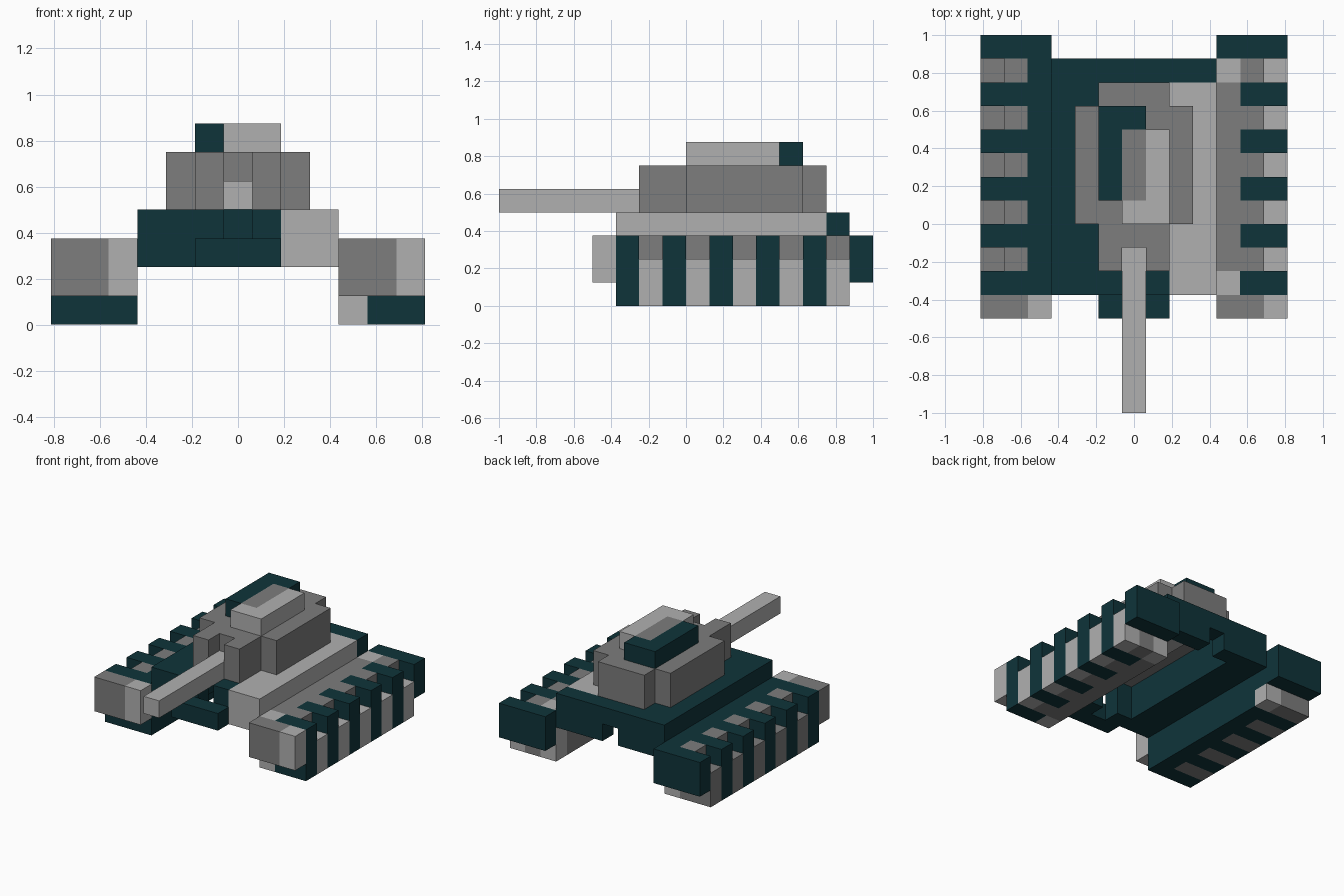
import bpy, bmesh
from mathutils import Vector

if "Cube" in bpy.data.objects:
    bpy.data.objects.remove(bpy.data.objects["Cube"])

U = 0.125  # block size


def material(name, rgb):
    m = bpy.data.materials.new(name)
    m.diffuse_color = (*rgb, 1)
    m.use_nodes = True
    m.node_tree.nodes["Principled BSDF"].inputs["Base Color"].default_value = m.diffuse_color
    return m


MATS = [material("dark_teal", (0.0048, 0.0343, 0.0423)),
        material("mid_grey", (0.205, 0.205, 0.205)),
        material("light_grey", (0.434, 0.434, 0.434))]
TEAL, MID, LIGHT = 0, 1, 2

cells = {}  # (i, j, k) -> (part, colour)


def fill(part, xs, ys, zs, colour):
    """Fill an inclusive range of blocks; colour is a number or a rule."""
    for i in range(xs[0], xs[1] + 1):
        for j in range(ys[0], ys[1] + 1):
            for k in range(zs[0], zs[1] + 1):
                c = colour(i, j, k) if callable(colour) else colour
                cells[i, j, k] = (part, c)


def carve(xs, ys, zs):
    for i in range(xs[0], xs[1] + 1):
        for j in range(ys[0], ys[1] + 1):
            for k in range(zs[0], zs[1] + 1):
                cells.pop((i, j, k), None)


# Tread colours: teal and grey slices alternate along the track
def left_rule(i, j, k):
    grey = j % 2 == 0
    if i == -4:
        return LIGHT if j == -4 or (j == 6 and k == 0) else TEAL
    return MID if grey else TEAL


def right_rule(i, j, k):
    if j == 7:
        return TEAL
    if i == 4:
        return LIGHT if j in (-3, 6) else MID
    if j % 2:
        return TEAL
    return LIGHT if i == 6 else MID


# Tracks, with the outer top corner cut between treads
for part, xs, outer, rule in (("left_track", (-6, -4), -6, left_rule),
                              ("right_track", (4, 6), 6, right_rule)):
    fill(part, xs, (-3, 6), (0, 0), rule)
    fill(part, xs, (-4, 7), (1, 2), rule)
    for j in range(-2, 7, 2):
        carve((outer, outer), (j, j), (2, 2))

# Hull: open underneath, slotted front and back
fill("hull", (-3, 3), (-3, 6), (2, 3),
     lambda i, j, k: LIGHT if i >= 2 and j <= 5 else TEAL)
carve((-1, 1), (-2, 5), (2, 3))
carve((0, 0), (-3, -3), (2, 3))
carve((0, 0), (6, 6), (2, 2))
fill("front_bumper", (-1, 1), (-4, -4), (2, 2), TEAL)

# Turret: cross-shaped, with a slot for the barrel
fill("turret", (-1, 1), (-2, 5), (4, 5), MID)
fill("turret", (-2, 2), (0, 4), (4, 5), MID)
carve((0, 0), (-2, -2), (4, 5))
fill("gun_barrel", (0, 0), (-8, -2), (4, 4), LIGHT)

# Hatch and its dark rim
fill("hatch", (0, 1), (0, 3), (6, 6), LIGHT)
fill("hatch_rim", (-1, -1), (1, 4), (6, 6), TEAL)
fill("hatch_rim", (0, 0), (4, 4), (6, 6), TEAL)


def face_colour(part, cell, normal, colour):
    # grey panel on the hatch top
    if part == "hatch" and normal.z > 0 and cell[0] == 0 and cell[1] >= 1:
        return MID
    return colour


# Build each part from its exposed block faces
for part in sorted({p for p, _ in cells.values()}):
    bm = bmesh.new()
    for cell, (p, colour) in cells.items():
        if p != part:
            continue
        centre = Vector((cell[0], cell[1] + 0.5, cell[2] + 0.5)) * U
        for axis in range(3):
            for sign in (-1, 1):
                near = list(cell)
                near[axis] += sign
                if tuple(near) in cells:
                    continue
                n, a, b = Vector(), Vector(), Vector()
                n[axis] = sign
                a[(axis + 1) % 3] = 1
                b[(axis + 2) % 3] = sign
                f = bm.faces.new([bm.verts.new(centre + (n + a * s + b * t) * U / 2)
                                  for s, t in ((-1, -1), (1, -1), (1, 1), (-1, 1))])
                f.material_index = face_colour(part, cell, n, colour)
    bmesh.ops.remove_doubles(bm, verts=bm.verts, dist=0.001)
    bmesh.ops.dissolve_limit(bm, angle_limit=0.01, verts=bm.verts,
                             edges=bm.edges, delimit={'MATERIAL'})
    mesh = bpy.data.meshes.new(part)
    bm.to_mesh(mesh)
    bm.free()
    for m in MATS:
        mesh.materials.append(m)
    bpy.context.collection.objects.link(bpy.data.objects.new(part, mesh))
